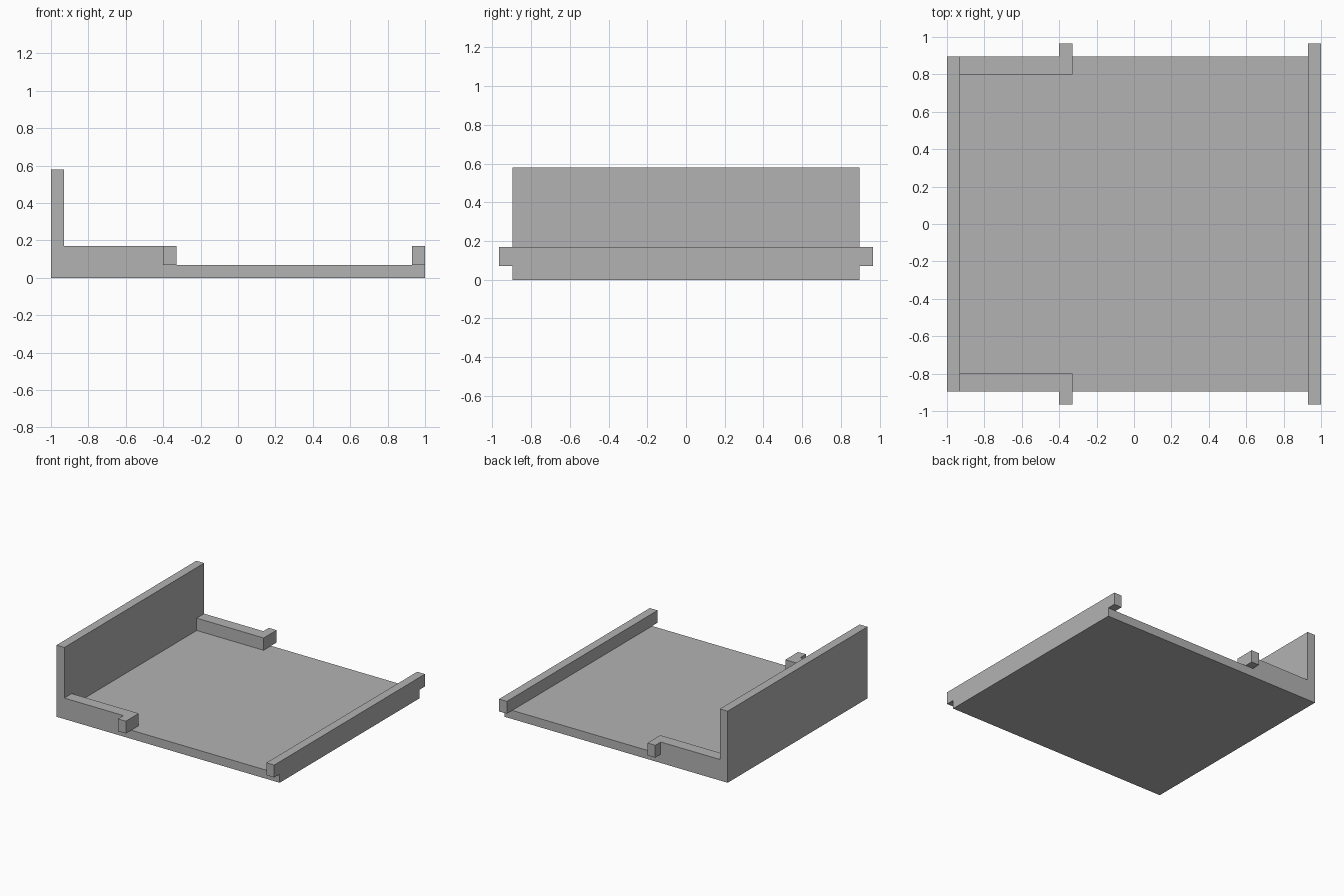
import bpy
import bmesh

cube = bpy.data.objects.get("Cube")
if cube:
    bpy.data.objects.remove(cube, do_unlink=True)

GREY = (0.45, 0.45, 0.45, 1)
grey = bpy.data.materials.new("plain grey")
grey.use_nodes = True
grey.diffuse_color = GREY
grey.node_tree.nodes["Principled BSDF"].inputs["Base Color"].default_value = GREY

HALF_X, HALF_Y = 1.0, 0.895   # floor half sizes
THICK = 0.07                  # panel thickness, also the overhang
RAIL_TOP = 0.17
WALL_TOP = 0.58
TAB_Y = HALF_Y + 0.07


def prism(name, outline, bottom, top):
    """Extrude a plan outline upward between two heights."""
    bm = bmesh.new()
    base = bm.faces.new([bm.verts.new((x, y, bottom)) for x, y in outline])
    extruded = bmesh.ops.extrude_face_region(bm, geom=[base])["geom"]
    moved = [v for v in extruded if isinstance(v, bmesh.types.BMVert)]
    bmesh.ops.translate(bm, verts=moved, vec=(0, 0, top - bottom))
    bmesh.ops.recalc_face_normals(bm, faces=bm.faces)
    mesh = bpy.data.meshes.new(name)
    bm.to_mesh(mesh)
    bm.free()
    mesh.materials.append(grey)
    obj = bpy.data.objects.new(name, mesh)
    bpy.context.collection.objects.link(obj)
    return obj


def rectangle(x0, x1, half_y):
    return [(x0, -half_y), (x1, -half_y), (x1, half_y), (x0, half_y)]


# Floor panel, tall side wall and overhanging lip
inner = -HALF_X + THICK
prism("floor_panel", rectangle(inner, HALF_X, HALF_Y), 0, THICK)
prism("side_wall", rectangle(-HALF_X, inner, HALF_Y), 0, WALL_TOP)
prism("end_lip", rectangle(HALF_X - THICK, HALF_X, TAB_Y), THICK, RAIL_TOP)

# Short L-shaped rails, each ending in an outward tab
rail_end, rail_inside = -0.33, 0.80
for name, side in (("front_rail", -1), ("back_rail", 1)):
    outline = [(inner, rail_inside), (rail_end, rail_inside), (rail_end, TAB_Y),
               (rail_end - THICK, TAB_Y), (rail_end - THICK, HALF_Y), (inner, HALF_Y)]
    prism(name, [(x, side * y) for x, y in outline], THICK, RAIL_TOP)
